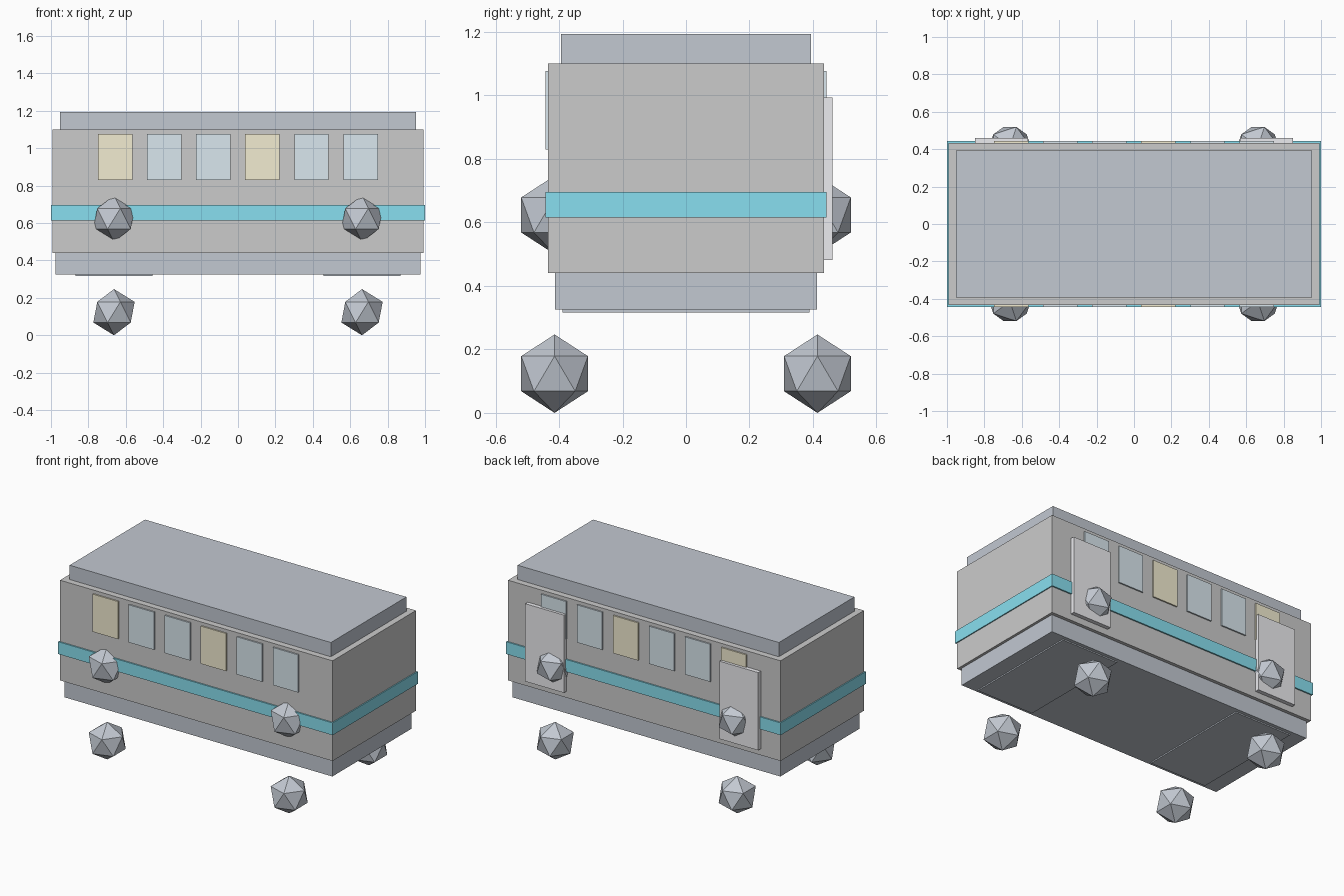
import bpy

if "Cube" in bpy.data.objects:
    bpy.data.objects.remove(bpy.data.objects["Cube"])


def mat(name, r, g, b):
    m = bpy.data.materials.new(name)
    m.diffuse_color = (r, g, b, 1)
    m.use_nodes = True
    m.node_tree.nodes["Principled BSDF"].inputs["Base Color"].default_value = m.diffuse_color
    return m


slate = mat("slate", 0.54, 0.58, 0.64)
cyan = mat("cyan", 0.25, 0.74, 0.87)
glass = mat("glass", 0.70, 0.80, 0.86)
lit = mat("lit_glass", 0.89, 0.84, 0.64)
pale = mat("pale", 0.84, 0.84, 0.87)


def box(name, x, y, z, material=None):
    """Box from (min, max) ranges on each axis."""
    mid = [(a + b) / 2 for a, b in (x, y, z)]
    bpy.ops.mesh.primitive_cube_add(size=1, location=mid)
    ob = bpy.context.object
    ob.name = name
    ob.scale = [b - a for a, b in (x, y, z)]
    bpy.ops.object.transform_apply(location=False, rotation=False, scale=True)
    if material:
        ob.data.materials.append(material)
    return ob


# Main shell, roof, underframe and the coloured band round the body
box("carriage_body", (-0.993, 0.993), (-0.434, 0.434), (0.44, 1.10))
box("roof", (-0.952, 0.952), (-0.393, 0.393), (1.10, 1.194), slate)
box("underframe", (-0.976, 0.976), (-0.412, 0.412), (0.325, 0.44), slate)
box("stripe", (-1.0, 1.0), (-0.443, 0.443), (0.615, 0.696), cyan)

# Six windows per side, two of them lit
for side, s in (("front", -1), ("back", 1)):
    for i in range(6):
        cx = -0.657 + i * 0.2625
        y = sorted((s * 0.425, s * 0.443))
        box(f"{side}_window_{i + 1}", (cx - 0.092, cx + 0.092), y,
            (0.829, 1.077), lit if i % 3 == 0 else glass)

# Sliding doors on the back side, shallow bogie plates underneath
for end, s in (("left", -1), ("right", 1)):
    cx = s * 0.708
    box(f"{end}_door", (cx - 0.141, cx + 0.141), (0.434, 0.461), (0.482, 0.994), pale)
    cx = s * 0.663
    box(f"{end}_bogie", (cx - 0.207, cx + 0.207), (-0.389, 0.389), (0.317, 0.40), slate)

# Faceted wheels: one low and one high at each corner
R = 0.1235
for level, z in (("lower", R), ("upper", 0.6235)):
    for x in (-0.663, 0.663):
        for y in (-0.414, 0.414):
            bpy.ops.mesh.primitive_ico_sphere_add(subdivisions=1, radius=R, location=(x, y, z))
            ob = bpy.context.object
            ob.name = f"{level}_wheel"
            ob.data.materials.append(slate)
